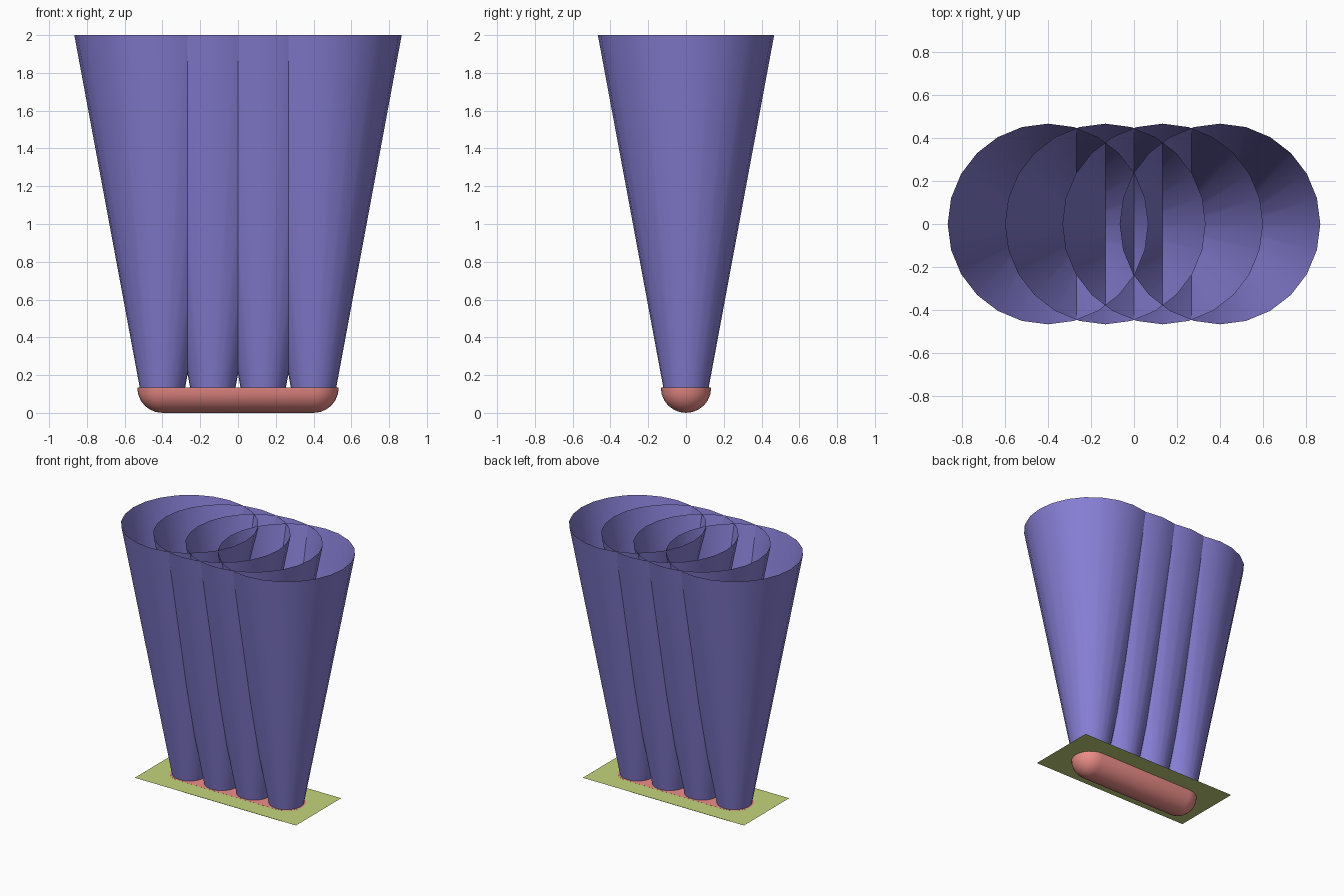
import bpy, bmesh, math
from math import sin, cos, pi

if "Cube" in bpy.data.objects:
    bpy.data.objects.remove(bpy.data.objects["Cube"])

U = 2 / 15            # module: lens radius
CENTRES = [-3 * U, -U, U, 3 * U]
RIM_Z = U


def finish(name, bm, colour, smooth=True):
    mesh = bpy.data.meshes.new(name)
    bm.to_mesh(mesh)
    bm.free()
    obj = bpy.data.objects.new(name, mesh)
    bpy.context.collection.objects.link(obj)
    mat = bpy.data.materials.new(name + "_colour")
    mat.diffuse_color = (*colour, 1)
    mat.use_nodes = True
    mat.node_tree.nodes["Principled BSDF"].inputs["Base Color"].default_value = mat.diffuse_color
    mesh.materials.append(mat)
    if smooth:
        bpy.ops.object.select_all(action='DESELECT')
        obj.select_set(True)
        bpy.context.view_layer.objects.active = obj
        bpy.ops.object.shade_smooth_by_angle(angle=math.radians(35))
    return obj


# Four open, flared light beams
def beam(i, cx, sides=24, r_low=0.12, r_top=3.5 * U):
    bm = bmesh.new()
    rings = []
    for r, z in ((r_low, RIM_Z), (r_top, 2)):
        rings.append([bm.verts.new((cx + r * cos(2 * pi * k / sides),
                                    r * sin(2 * pi * k / sides), z))
                      for k in range(sides)])
    low, top = rings
    for k in range(sides):
        n = (k + 1) % sides
        bm.faces.new((low[k], low[n], top[n], top[k]))
    finish(f"light_beam_{i}", bm, (0.24, 0.21, 0.66))


for i, cx in enumerate(CENTRES, 1):
    beam(i, cx)


# Lens: lower half of a capsule lying along x, flat on top
bm = bmesh.new()
HALF, STEPS, RINGS = 12, 6, 3 * U
loops = []
for j in range(STEPS + 1):
    a = j * pi / 2 / STEPS
    r, z = U * cos(a), U - U * sin(a)
    loop = []
    for side, start in ((1, -pi / 2), (-1, pi / 2)):
        for k in range(HALF + 1):
            t = start + pi * k / HALF
            loop.append(bm.verts.new((side * RINGS + r * cos(t), r * sin(t), z)))
    loops.append(loop)
n = len(loops[0])
for up, down in zip(loops, loops[1:]):
    for k in range(n):
        m = (k + 1) % n
        bm.faces.new((up[k], down[k], down[m], up[m]))
bm.faces.new(loops[0])
bmesh.ops.remove_doubles(bm, verts=bm.verts, dist=1e-5)
bmesh.ops.recalc_face_normals(bm, faces=bm.faces)
finish("lens", bm, (0.85, 0.27, 0.25))

# Thin mounting sheet level with the lens top
bm = bmesh.new()
bm.faces.new([bm.verts.new((x * 5 * U, y * 2 * U, RIM_Z - 0.0005))
              for x, y in ((-1, -1), (1, -1), (1, 1), (-1, 1))])
finish("mounting_sheet", bm, (0.55, 0.66, 0.2), smooth=False)
